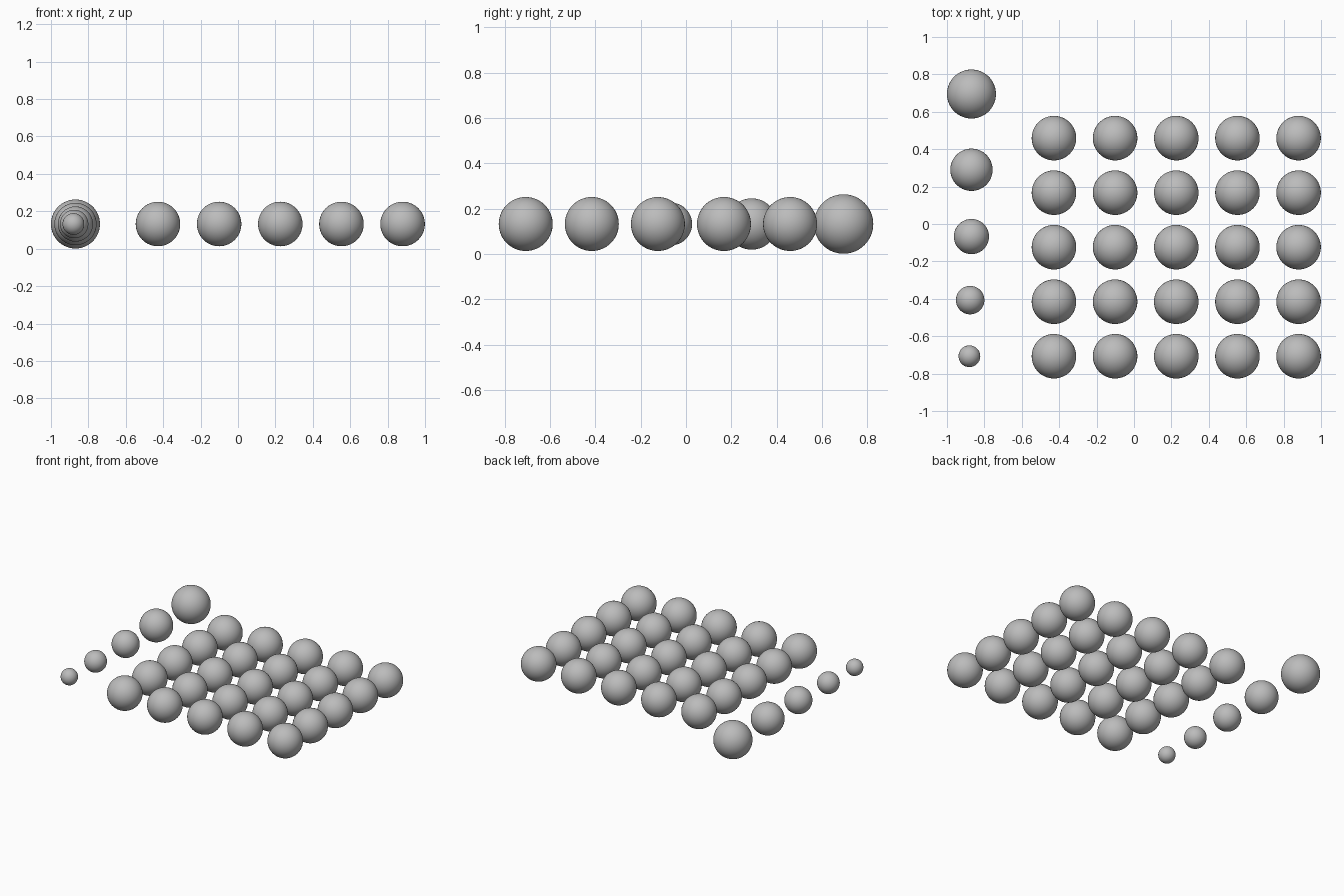
import bpy

cube = bpy.data.objects.get("Cube")
if cube:
    bpy.data.objects.remove(cube, do_unlink=True)

# Single grey material
grey = bpy.data.materials.new("plain_grey")
grey.use_nodes = True
colour = (0.5, 0.5, 0.5, 1)
grey.diffuse_color = colour
grey.node_tree.nodes["Principled BSDF"].inputs["Base Color"].default_value = colour

CENTRE_Z = 0.132


def ball(name, x, y, radius):
    bpy.ops.mesh.primitive_uv_sphere_add(
        segments=64, ring_count=32, radius=radius, location=(x, y, CENTRE_Z))
    obj = bpy.context.object
    obj.name = name
    obj.data.materials.append(grey)
    bpy.ops.object.shade_smooth()


# Square array of equal balls
for row in range(5):
    for col in range(5):
        ball(f"grid_ball_{row + 1}_{col + 1}",
             -0.428 + 0.327 * col, -0.707 + 0.2915 * row, 0.119)

# Side row of balls, growing towards the back
side_row = [(-0.88, -0.707, 0.058), (-0.876, -0.407, 0.076),
            (-0.869, -0.067, 0.094), (-0.869, 0.290, 0.113),
            (-0.869, 0.695, 0.131)]
for i, (x, y, radius) in enumerate(side_row):
    ball(f"side_ball_{i + 1}", x, y, radius)
